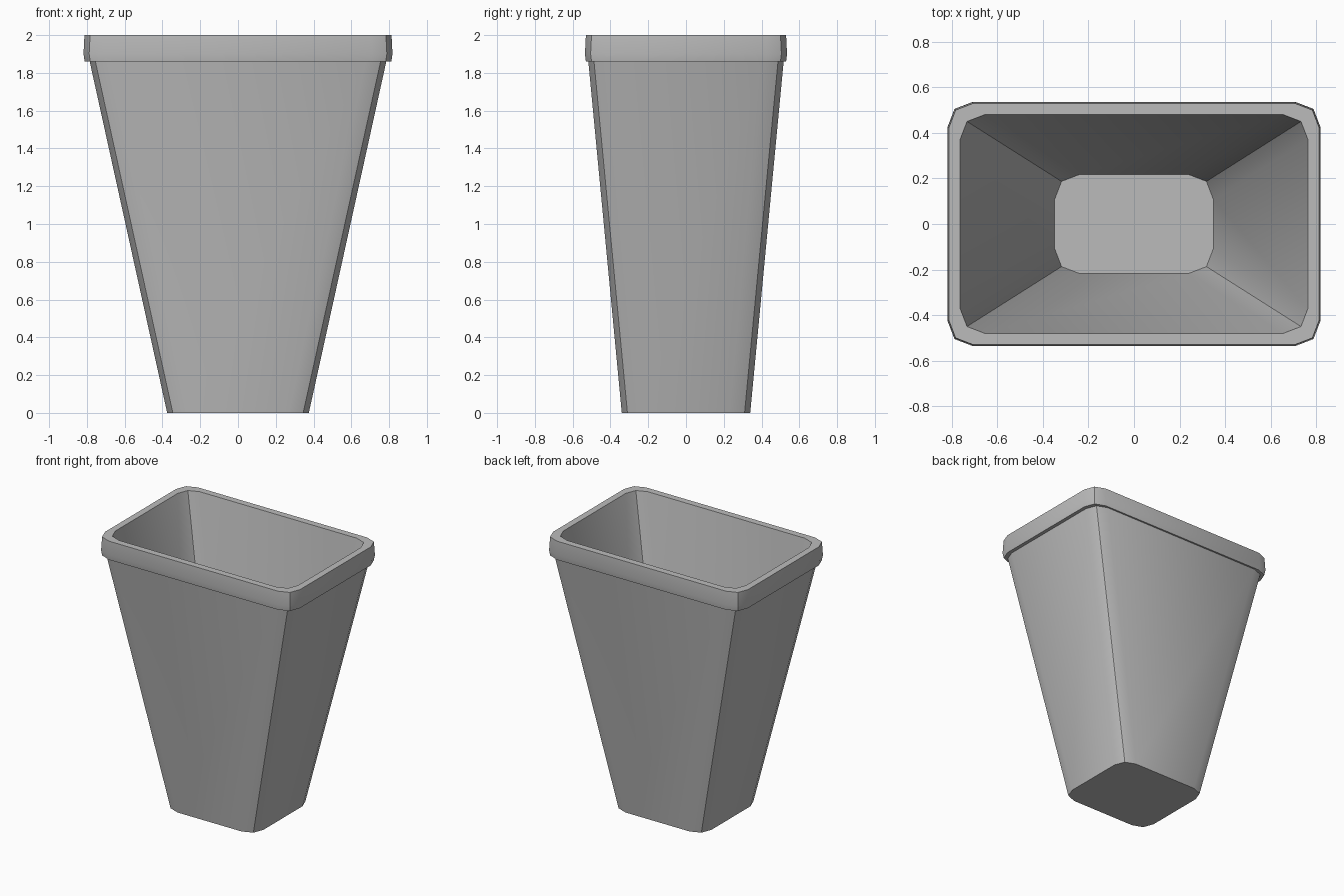
import bpy
import bmesh
import math

cube = bpy.data.objects.get("Cube")
if cube:
    bpy.data.objects.remove(cube, do_unlink=True)

# Single plain grey plastic
grey = bpy.data.materials.new("grey plastic")
grey.use_nodes = True
colour = (0.5, 0.5, 0.5, 1)
grey.diffuse_color = colour
grey.node_tree.nodes["Principled BSDF"].inputs["Base Color"].default_value = colour


def ring(bm, hx, hy, z, cut=0.108, mid=0.03):
    """Rectangle with two-segment rounded corners."""
    corner = [(hx, hy - cut), (hx - mid, hy - mid), (hx - cut, hy)]
    verts = []
    for sx, sy in ((1, 1), (-1, 1), (-1, -1), (1, -1)):
        points = corner if sx * sy > 0 else corner[::-1]
        verts += [bm.verts.new((sx * x, sy * y, z)) for x, y in points]
    return verts


def loft(name, sections, material):
    """Skin rings from first to last and cap both ends."""
    bm = bmesh.new()
    rings = [ring(bm, *s) for s in sections]
    for low, high in zip(rings, rings[1:]):
        n = len(low)
        for i in range(n):
            j = (i + 1) % n
            bm.faces.new((low[i], low[j], high[j], high[i]))
    bm.faces.new(rings[0][::-1])
    bm.faces.new(rings[-1])
    bmesh.ops.recalc_face_normals(bm, faces=bm.faces)
    mesh = bpy.data.meshes.new(name)
    bm.to_mesh(mesh)
    bm.free()
    mesh.materials.append(material)
    obj = bpy.data.objects.new(name, mesh)
    bpy.context.collection.objects.link(obj)
    return obj


# Outer wall, overhanging rim, inner wall and floor in one continuous skin
bin_body = loft("waste_bin", [
    (0.375, 0.34, 0),
    (0.785, 0.517, 1.86),
    (0.812, 0.53, 1.86),
    (0.818, 0.535, 1.9),
    (0.813, 0.53, 2),
    (0.763, 0.48, 2),
    (0.348, 0.217, 0.1),
], grey)

# Smooth walls with crisp corner creases and rim edges
bpy.ops.object.select_all(action="DESELECT")
bin_body.select_set(True)
bpy.context.view_layer.objects.active = bin_body
bpy.ops.object.shade_smooth_by_angle(angle=math.radians(30))
